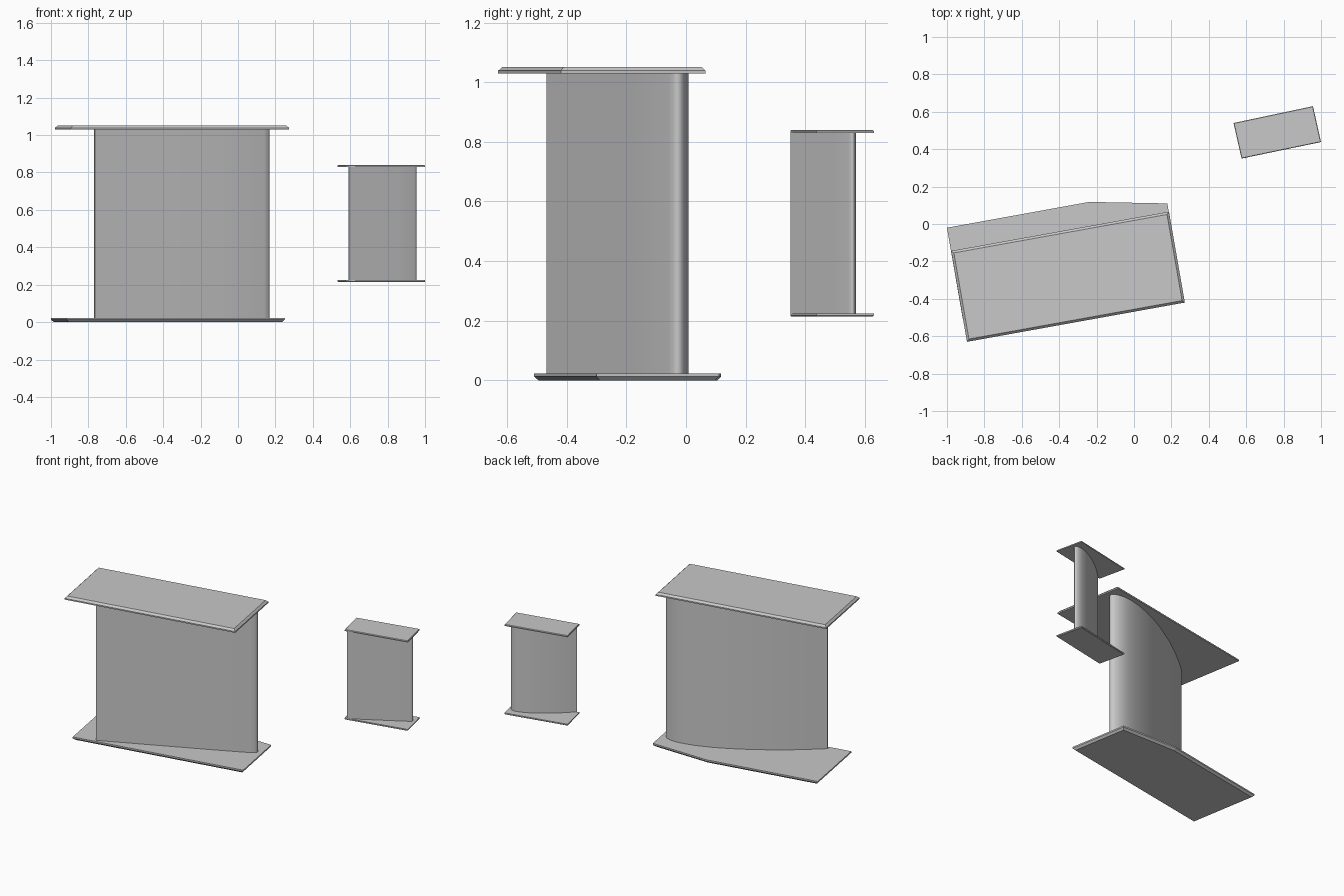
import bpy, bmesh, math

if "Cube" in bpy.data.objects:
    bpy.data.objects.remove(bpy.data.objects["Cube"])

grey = bpy.data.materials.new("light_grey")
grey.diffuse_color = (0.58, 0.58, 0.58, 1)
grey.use_nodes = True
grey.node_tree.nodes["Principled BSDF"].inputs["Base Color"].default_value = grey.diffuse_color

# Airfoil section: (distance from nose, height above chord), unit chord
UPPER = [(1, .005), (.9, .032), (.8, .056), (.67, .081), (.5, .1), (.4, .106), (.3, .106),
         (.2, .097), (.14, .086), (.09, .073), (.055, .058), (.03, .042), (.012, .025), (.003, .011)]
LOWER = [(0, 0), (.004, -.010), (.014, -.017), (.04, -.021), (.3, -.019), (.65, -.013), (1, -.006)]


def prism(name, outline, z0, z1, chamfer=0, chamfer_top=True, smooth=False):
    """Extrude a plan outline from z0 to z1, optionally chamfering one rim."""
    bm = bmesh.new()
    face = bm.faces.new([bm.verts.new((x, y, z0)) for x, y in outline])
    ext = bmesh.ops.extrude_face_region(bm, geom=[face], use_keep_orig=True)
    for v in ext["geom"]:
        if isinstance(v, bmesh.types.BMVert):
            v.co.z = z1
    bmesh.ops.recalc_face_normals(bm, faces=bm.faces)
    if chamfer:
        z = z1 if chamfer_top else z0
        rim = [e for e in bm.edges if all(abs(v.co.z - z) < 1e-5 for v in e.verts)]
        bmesh.ops.bevel(bm, geom=rim, offset=chamfer, segments=1,
                        affect='EDGES', profile=0.5)
    me = bpy.data.meshes.new(name)
    bm.to_mesh(me)
    bm.free()
    me.materials.append(grey)
    ob = bpy.data.objects.new(name, me)
    bpy.context.collection.objects.link(ob)
    if smooth:
        bpy.ops.object.select_all(action='DESELECT')
        ob.select_set(True)
        bpy.context.view_layer.objects.active = ob
        bpy.ops.object.shade_smooth_by_angle(angle=math.radians(40))
    return ob


def foil(name, nose, chord, degrees, z0, z1):
    """Upright wing with its nose at a plan position, chord turned by degrees."""
    c, s = math.cos(math.radians(degrees)), math.sin(math.radians(degrees))
    pts = [(nose[0] + chord * (-a * c - t * s), nose[1] + chord * (-a * s + t * c))
           for a, t in UPPER + LOWER]
    return prism(name, pts, z0, z1, smooth=True)


# Large wing and its two end plates
foil("large_wing", (.168, -.021), 1.035, 25.2, .02, 1.032)
prism("large_top_plate", [(-.893, -.63), (.272, -.42), (.187, .066), (-.978, -.144)],
      1.03, 1.052, .013, True)
prism("large_bottom_plate", [(-.915, -.51), (.25, -.30), (.178, .11), (-.24, .118), (-1, -.02)],
      0, .023, .013, False)

# Small wing and its matching end plates
foil("small_wing", (.953, .561), .416, 30, .22, .832)
small = [(.575, .35), (1, .438), (.957, .63), (.532, .54)]
prism("small_top_plate", small, .83, .84, .003, True)
prism("small_bottom_plate", small, .214, .225, .003, False)
